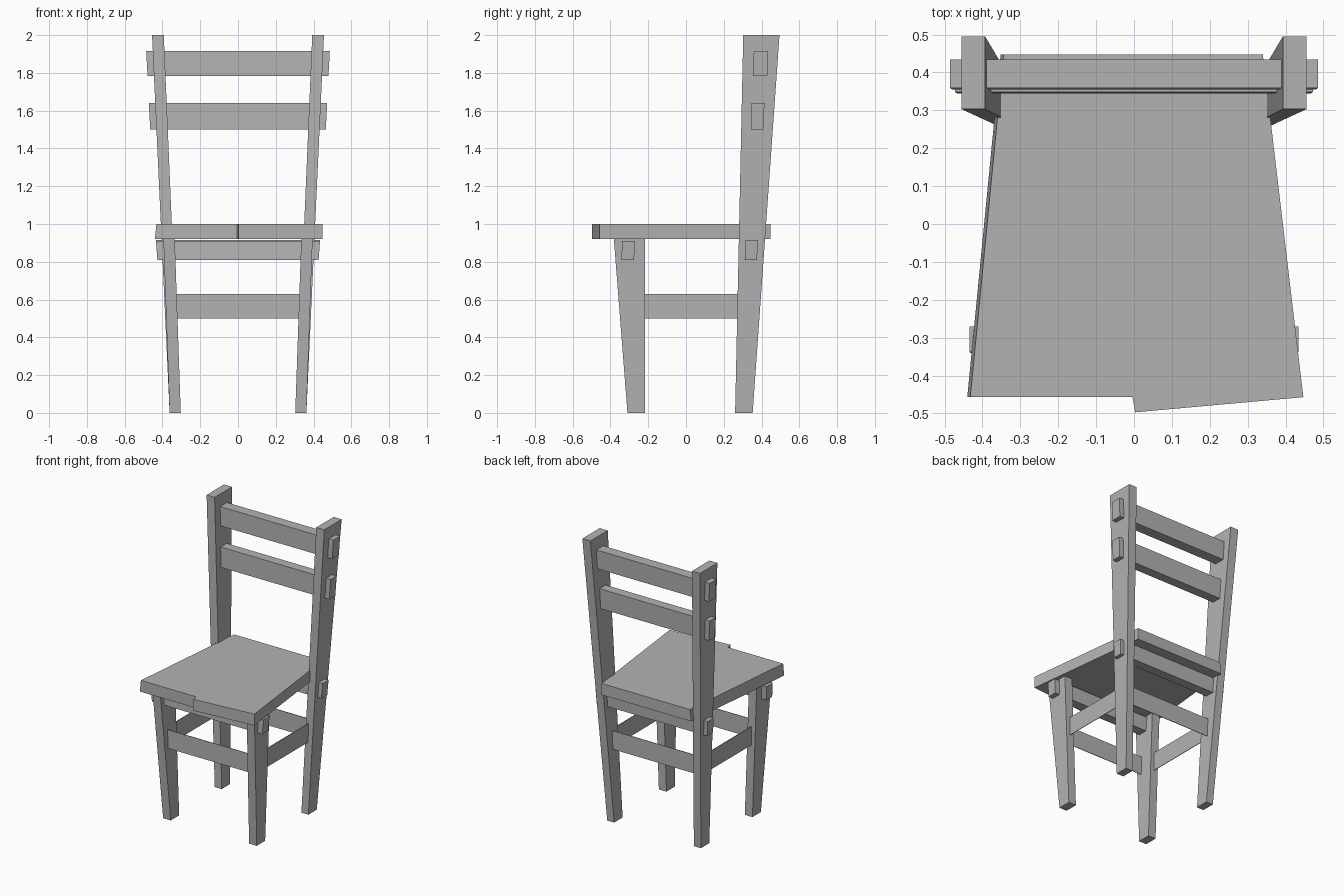
import bpy
import bmesh

cube = bpy.data.objects.get("Cube")
if cube:
    bpy.data.objects.remove(cube, do_unlink=True)

wood = bpy.data.materials.new("grey wood")
wood.use_nodes = True
GREY = (0.45, 0.45, 0.45, 1)
wood.diffuse_color = GREY
wood.node_tree.nodes["Principled BSDF"].inputs["Base Color"].default_value = GREY


def loft(name, bottom, top, z0, z1):
    """Solid between two matching outlines at heights z0 and z1."""
    bm = bmesh.new()
    low = [bm.verts.new((x, y, z0)) for x, y in bottom]
    high = [bm.verts.new((x, y, z1)) for x, y in top]
    bm.faces.new(low)
    bm.faces.new(high)
    n = len(low)
    for i in range(n):
        j = (i + 1) % n
        bm.faces.new((low[i], low[j], high[j], high[i]))
    bmesh.ops.recalc_face_normals(bm, faces=bm.faces)
    mesh = bpy.data.meshes.new(name)
    bm.to_mesh(mesh)
    bm.free()
    mesh.materials.append(wood)
    obj = bpy.data.objects.new(name, mesh)
    bpy.context.collection.objects.link(obj)
    return obj


def rect(x0, x1, y0, y1):
    return [(x0, y0), (x1, y0), (x1, y1), (x0, y1)]


# Seat: tapered board with a stepped front edge and one sloping side
seat_low = [(-0.44, -0.456), (-0.004, -0.456), (0.003, -0.497),
            (0.447, -0.457), (0.34, 0.447), (-0.352, 0.447)]
seat_high = [(x + 0.008 if x < -0.1 else x, y) for x, y in seat_low]
loft("seat", seat_low, seat_high, 0.92, 1.0)

# Splayed, tapered legs and thin side stretchers, mirrored
for side, s in (("left", 1), ("right", -1)):
    loft(side + "_back_post",
         rect(s * 0.308, s * 0.362, 0.26, 0.353),
         rect(s * 0.393, s * 0.455, 0.303, 0.495), 0, 2)
    loft(side + "_front_leg",
         rect(s * 0.303, s * 0.362, -0.31, -0.217),
         rect(s * 0.335, s * 0.395, -0.382, -0.217), 0, 0.92)
    loft(side + "_stretcher",
         rect(s * 0.349, s * 0.353, -0.23, 0.29),
         rect(s * 0.349, s * 0.353, -0.23, 0.29), 0.5, 0.63)

# Thin front and back stretchers between the legs
for name, y in (("front_stretcher", -0.312), ("back_stretcher", 0.335)):
    bar = rect(-0.335, 0.335, y - 0.002, y + 0.002)
    loft(name, bar, bar, 0.5, 0.63)

# Cross rails whose ends pass through the legs: half length, y range, z range
rails = {
    "front_apron": (0.427, -0.342, -0.275, 0.81, 0.91),
    "back_apron": (0.427, 0.311, 0.376, 0.81, 0.915),
    "lower_back_slat": (0.465, 0.344, 0.411, 1.50, 1.64),
    "upper_back_slat": (0.479, 0.355, 0.43, 1.783, 1.915),
}
for name, (half, y0, y1, z0, z1) in rails.items():
    loft(name, rect(-half, half, y0, y1),
         rect(-half - 0.007, half + 0.007, y0 + 0.004, y1 + 0.004), z0, z1)
